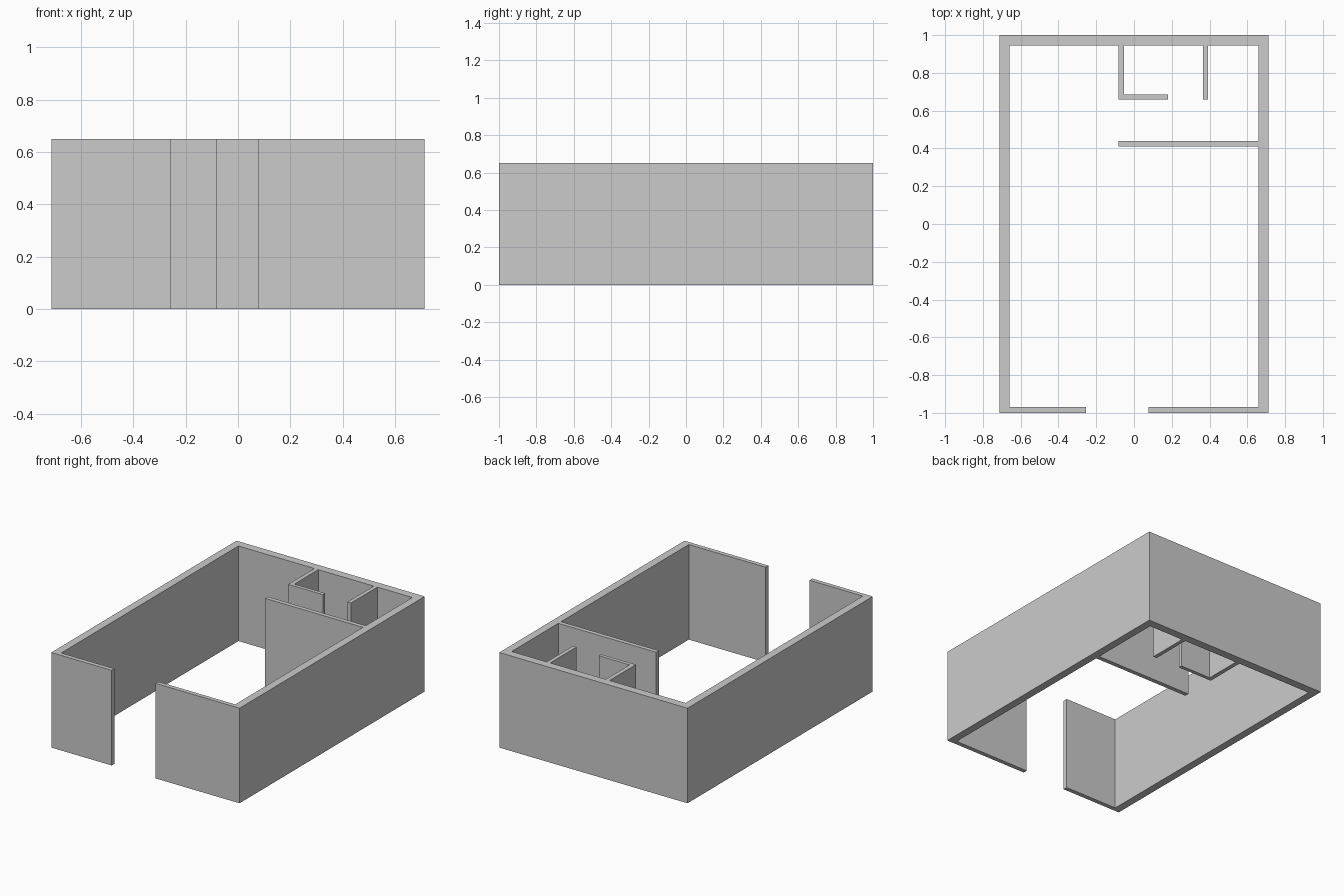
import bpy, bmesh

if "Cube" in bpy.data.objects:
    bpy.data.objects.remove(bpy.data.objects["Cube"])

HEIGHT = 0.65
X, Y = 0.712, 1.0            # outer half sizes
XI, YB, YF = 0.658, 0.944, -0.97   # inner faces: sides, back, front
DOOR_L, DOOR_R = -0.255, 0.077

# Plan outline: the doorway joins the outside and inside into one closed loop
outer = [(DOOR_R, -Y), (X, -Y), (X, Y), (-X, Y), (-X, -Y), (DOOR_L, -Y)]
left_inside = [(DOOR_L, YF), (-XI, YF), (-XI, YB)]
# L-shaped partition on the back wall
l_partition = [(-0.083, YB), (-0.083, 0.66), (0.18, 0.66), (0.18, 0.685),
               (-0.054, 0.685), (-0.054, YB)]
# Short straight partition on the back wall
stub_partition = [(0.366, YB), (0.366, 0.66), (0.393, 0.66), (0.393, YB)]
# Long partition reaching in from the right wall
long_partition = [(XI, YB), (XI, 0.44), (-0.083, 0.44), (-0.083, 0.41), (XI, 0.41)]
right_inside = [(XI, YF), (DOOR_R, YF)]


def extrude_plan(name, outline, height):
    bm = bmesh.new()
    base = bm.faces.new([bm.verts.new((x, y, 0)) for x, y in outline])
    top = bmesh.ops.extrude_face_region(bm, geom=[base], use_keep_orig=True)
    verts = [g for g in top["geom"] if isinstance(g, bmesh.types.BMVert)]
    bmesh.ops.translate(bm, verts=verts, vec=(0, 0, height))
    bmesh.ops.recalc_face_normals(bm, faces=bm.faces)
    mesh = bpy.data.meshes.new(name)
    bm.to_mesh(mesh)
    bm.free()
    obj = bpy.data.objects.new(name, mesh)
    bpy.context.collection.objects.link(obj)
    return obj


# Room walls with the partitions as one clean solid
extrude_plan("room_walls", outer + left_inside + l_partition + stub_partition
             + long_partition + right_inside, HEIGHT)
